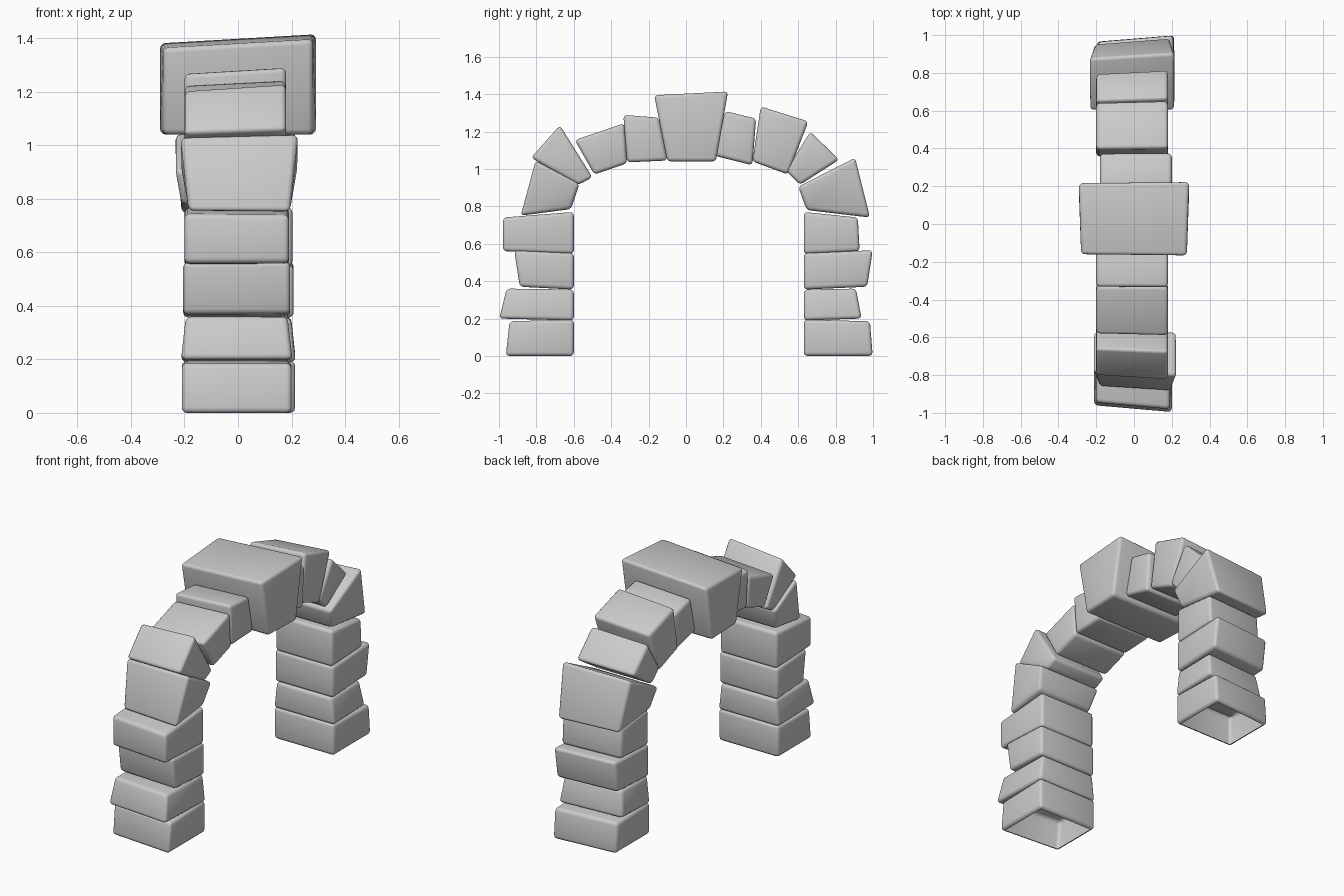
import bpy
import bmesh
from mathutils import Vector

default_cube = bpy.data.objects.get("Cube")
if default_cube:
    bpy.data.objects.remove(default_cube, do_unlink=True)

# One plain stone colour
stone_grey = bpy.data.materials.new("stone_grey")
stone_grey.use_nodes = True
colour = (0.6, 0.6, 0.6, 1)
stone_grey.diffuse_color = colour
stone_grey.node_tree.nodes["Principled BSDF"].inputs["Base Color"].default_value = colour

BEVEL = 0.02
LEFTWARD_SHRINK = 0.09   # the outer face leans inward towards -x


def stone(name, outer_start, outer_end, inner_end, inner_start,
          centre=-0.01, half_start=0.19, half_end=0.19, open_base=False):
    """Rounded wedge: a side profile (y, z) swept across x, flaring between its two joints."""
    profile = [Vector(p) for p in (outer_start, outer_end, inner_end, inner_start)]
    halves = (half_start, half_end, half_end, half_start)
    partners = (3, 2, 2, 3)

    bm = bmesh.new()
    rings = []
    for side in (-1, 1):
        ring = []
        for point, half, partner in zip(profile, halves, partners):
            if side < 0:
                point = point.lerp(profile[partner], LEFTWARD_SHRINK)
            ring.append(bm.verts.new((centre + side * half, point.x, point.y)))
        rings.append(ring)

    # Skin the two ends and the four sides
    left, right = rings
    bm.faces.new(left)
    bm.faces.new(right)
    for i in range(4):
        j = (i + 1) % 4
        bm.faces.new((left[i], left[j], right[j], right[i]))
    bmesh.ops.recalc_face_normals(bm, faces=bm.faces)
    bmesh.ops.bevel(bm, geom=list(bm.edges), offset=BEVEL, segments=3,
                    profile=0.5, affect='EDGES', clamp_overlap=True)

    # Footing stones are hollow underneath
    if open_base:
        base = min(bm.faces, key=lambda f: f.calc_center_median().z - f.calc_area())
        base = max((f for f in bm.faces if f.normal.z < -0.99),
                   key=lambda f: f.calc_area(), default=base)
        bmesh.ops.delete(bm, geom=[base], context='FACES')

    for face in bm.faces:
        face.smooth = True
    mesh = bpy.data.meshes.new(name)
    bm.to_mesh(mesh)
    bm.free()
    mesh.materials.append(stone_grey)
    obj = bpy.data.objects.new(name, mesh)
    bpy.context.collection.objects.link(obj)
    return obj


# Leg courses: inner heights, outer heights, half widths at bottom and top
courses = {
    "footing": ((0, 0.195), (0, 0.185), (0.205, 0.205)),
    "second": ((0.19, 0.355), (0.2, 0.36), (0.208, 0.19)),
    "third": ((0.355, 0.55), (0.37, 0.565), (0.2, 0.2)),
    "fourth": ((0.545, 0.77), (0.56, 0.74), (0.195, 0.195)),
}
# Legs: direction, inner face, shift across x, outer reach at bottom and top of each course
legs = {
    "front": (-1, 0.6, -0.005, ((0.965, 0.945), (1, 0.96), (0.89, 0.92), (0.98, 0.98))),
    "back": (1, 0.63, 0.008, ((1, 0.985), (0.94, 0.91), (0.97, 1), (0.93, 0.92))),
}
for leg, (sign, inner, shift, reaches) in legs.items():
    for (course, (inside, outside, halves)), reach in zip(courses.items(), reaches):
        stone(f"{leg}_leg_{course}_stone",
              (sign * reach[0], outside[0]), (sign * reach[1], outside[1]),
              (sign * inner, inside[1]), (sign * inner, inside[0]),
              shift, halves[0], halves[1], open_base=(course == "footing"))

# Front half of the arch, rising to the top
stone("front_springer_stone", (-0.885, 0.75), (-0.805, 1.045), (-0.57, 0.92), (-0.615, 0.785),
      centre=0.005, half_start=0.19, half_end=0.22)
stone("front_haunch_stone", (-0.83, 1.06), (-0.675, 1.235), (-0.5, 0.955), (-0.575, 0.915))
stone("front_shoulder_stone", (-0.595, 1.155), (-0.33, 1.245), (-0.315, 1.03), (-0.49, 0.97))
stone("front_crown_stone", (-0.335, 1.29), (-0.145, 1.275), (-0.1, 1.045), (-0.315, 1.035))

# Wide keystone
stone("keystone", (-0.17, 1.395), (0.225, 1.415), (0.16, 1.04), (-0.1, 1.04),
      centre=0, half_start=0.28, half_end=0.292)

# Back half of the arch, descending from the top
stone("back_crown_stone", (0.21, 1.31), (0.375, 1.27), (0.355, 1.02), (0.155, 1.07),
      centre=0.01)
stone("back_shoulder_stone", (0.4, 1.335), (0.655, 1.255), (0.545, 0.97), (0.355, 1.04))
stone("back_haunch_stone", (0.665, 1.2), (0.82, 1.05), (0.61, 0.915), (0.535, 0.99))
stone("back_springer_stone", (0.905, 1.06), (0.985, 0.74), (0.645, 0.78), (0.6, 0.905),
      centre=-0.01, half_start=0.225, half_end=0.2)
